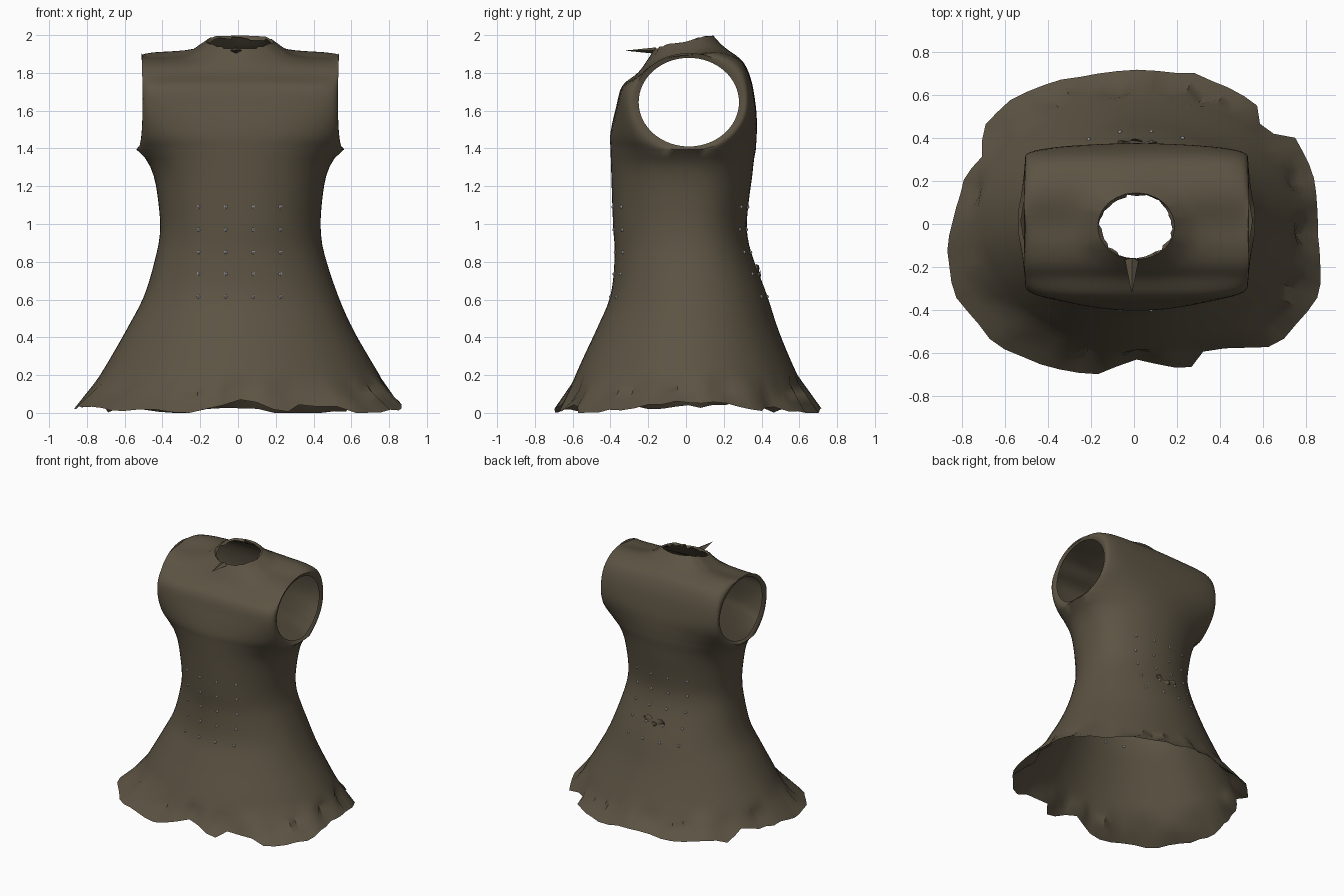
import bpy, bmesh, math, random
from mathutils import Vector, Matrix

if "Cube" in bpy.data.objects:
    bpy.data.objects.remove(bpy.data.objects["Cube"])

random.seed(4)
HALF = 32            # columns across the front, and again across the back
YC, CX = 0.015, 0.012


def material(name, rgb):
    m = bpy.data.materials.new(name)
    m.diffuse_color = (*rgb, 1)
    m.use_nodes = True
    m.node_tree.nodes["Principled BSDF"].inputs["Base Color"].default_value = m.diffuse_color
    return m


cloth = material("brown_cloth", (0.107, 0.087, 0.056))
metal = material("pale_metal", (0.55, 0.55, 0.55))


def finish(name, bm, mat, angle=40):
    me = bpy.data.meshes.new(name)
    bm.to_mesh(me)
    bm.free()
    ob = bpy.data.objects.new(name, me)
    bpy.context.collection.objects.link(ob)
    me.materials.append(mat)
    bpy.ops.object.select_all(action='DESELECT')
    ob.select_set(True)
    bpy.context.view_layer.objects.active = ob
    if angle:
        bpy.ops.object.shade_smooth_by_angle(angle=math.radians(angle))
    return ob


def sample(table, t):
    """Smooth interpolation of rows (key, values...) at ascending key t."""
    n = len(table)
    i = 0
    while i < n - 2 and t > table[i + 1][0]:
        i += 1
    a, b = table[i], table[i + 1]
    p, q = table[max(i - 1, 0)], table[min(i + 2, n - 1)]
    h = b[0] - a[0]
    s = min(max((t - a[0]) / h, 0), 1)
    out = []
    for k in range(1, len(a)):
        m0 = (b[k] - p[k]) / (b[0] - p[0]) * h
        m1 = (q[k] - a[k]) / (q[0] - a[0]) * h
        out.append((2*s**3 - 3*s*s + 1) * a[k] + (s**3 - 2*s*s + s) * m0
                   + (3*s*s - 2*s**3) * b[k] + (s**3 - s*s) * m1)
    return out


# Skirt and waist sections: z, left x, right x, front y, back y, roundness
SECTIONS = [
    (0.20, -.73, .75, -.585, .59, 1.0), (0.30, -.67, .69, -.54, .545, .97),
    (0.45, -.585, .605, -.47, .485, .94), (0.62, -.497, .53, -.40, .43, .92),
    (0.85, -.43, .455, -.377, .345, .9), (0.97, -.412, .438, -.385, .322, .9),
    (1.10, -.42, .443, -.39, .33, .88), (1.25, -.445, .466, -.395, .35, .84),
    (1.34, -.485, .505, -.398, .36, .8), (1.395, -.538, .562, -.40, .37, .78)]
# Chest to back profile at the centre: position along it, y, z
PROFILE = [
    (0, -.40, 1.395), (.1, -.40, 1.48), (.2, -.37, 1.62), (.27, -.335, 1.73),
    (.33, -.25, 1.785), (.38, -.19, 1.835), (.43, -.11, 1.865), (.5, 0, 1.88),
    (.57, .12, 1.91), (.62, .2, 1.905), (.68, .295, 1.86), (.74, .345, 1.76),
    (.8, .37, 1.62), (.9, .375, 1.50), (1, .37, 1.395)]
# Ragged hem outline: x, y, z
HEM = [
    (-.87, -.10, .02), (-.79, .22, .05), (-.69, .33, .06), (-.72, .44, .01),
    (-.57, .58, .02), (-.4, .66, .0), (-.05, .72, .02), (.3, .70, .0),
    (.57, .57, .01), (.59, .43, .03), (.75, .40, .0), (.84, .23, .06),
    (.86, -.05, .06), (.87, -.33, .02), (.67, -.57, .0), (.33, -.58, .05),
    (.26, -.68, .0), (0, -.63, .085), (-.2, -.71, .0), (-.45, -.65, .02),
    (-.65, -.56, .01), (-.84, -.33, .03)]
# Directions, in degrees around the hem, where the cloth is pinched into pleats
PLEATS = (123, 107, 96, 74, 62, 48, 15, 357, 338, 325, 293, 269, 250, 233, 214, 205, 148, 168)


def section_point(z, th):
    xl, xr, yf, yb, e = sample(SECTIONS, z)
    c, s = math.cos(th), math.sin(th)
    depth = (yb if s > 0 else yf) - YC
    return Vector(((xl + xr) / 2 + (xr - xl) / 2 * c, YC + depth * abs(s)**e, z))


def surface_y(x, z, back):
    xl, xr, yf, yb, e = sample(SECTIONS, z)
    c = (x - (xl + xr) / 2) / ((xr - xl) / 2)
    return YC + ((yb if back else yf) - YC) * math.sqrt(1 - c * c)**e


def hem_point(p):
    """Where the direction from the axis to p meets the hem outline."""
    a = math.atan2(p.y, p.x)
    for i, q in enumerate(HEM):
        r = HEM[(i + 1) % len(HEM)]
        a0, a1 = math.atan2(q[1], q[0]), math.atan2(r[1], r[0])
        span = (a0 - a1) % (2 * math.pi)
        off = (a0 - a) % (2 * math.pi)
        if off <= span:
            return Vector(q).lerp(Vector(r), off / span)
    return Vector(HEM[0])


def pleat_depth(p):
    a = math.degrees(math.atan2(p.y, p.x))
    near = min(abs((a - d + 180) % 360 - 180) for d in PLEATS)
    return .075 * max(0, 1 - near / 5.5)


def skin(bm, rows, closed):
    grid = [[bm.verts.new(p) for p in row] for row in rows]
    n = len(rows[0])
    for a, b in zip(grid, grid[1:]):
        for j in range(n if closed else n - 1):
            k = (j + 1) % n
            bm.faces.new((a[j], a[k], b[k], b[j]))


# Skirt and waist, from the ragged hem up to the underarms
bm = bmesh.new()
angles = [math.pi * j / HALF for j in range(2 * HALF)]
levels = [0.2 + 1.195 * i / 26 for i in range(27)]
levels[-1] = 1.395
rows = [[section_point(z, a) for a in angles] for z in levels]
hem = [hem_point(p) for p in rows[0]]
dents = [pleat_depth(p) for p in rows[0]]
for h in hem:
    h.z = max(0, h.z + random.uniform(-.012, .012))
fold_rows = []
for t, amount in ((1, .1), (.75, .8), (.5, 1), (.25, .55)):
    row = []
    for p, h, d in zip(rows[0], hem, dents):
        q = p.lerp(h, t)
        shrink = 1 - d * amount
        row.append(Vector((q.x * shrink, q.y * shrink, q.z)))
    fold_rows.append(row)
skin(bm, fold_rows + rows, True)

# Chest, shoulders and back, wrapped between the two armholes
upper = []
for i in range(65):
    v = i / 64
    y0, z0 = sample(PROFILE, v)
    phi = 2 * math.pi * v
    y1 = YC - .295 * math.sin(phi)
    z1 = 1.65 - .255 * math.cos(phi)
    crest = math.sin(math.pi * v)**4
    w = .508 + .042 * math.exp(-8 * min(v, 1 - v)) + .014 * crest
    row = []
    for j in range(HALF + 1):
        th = math.pi * j / HALF
        k = (1 - abs(math.sin(th))**.78)**(1 + 2 * crest)
        row.append(Vector((CX + w * math.cos(th), y0 + (y1 - y0) * k, z0 + (z1 - z0) * k)))
    # turned-in armhole edges
    lips = [Vector((CX + sx * (w - .012), YC + (y1 - YC) * .9, 1.645 + (z1 - 1.65) * .92))
            for sx in (1, -1)]
    upper.append([lips[0]] + row + [lips[1]])
skin(bm, upper, False)
bmesh.ops.remove_doubles(bm, verts=bm.verts, dist=.0004)


# Neck opening with a raised, ragged edge
def neck_distance(co):
    return math.hypot((co.x - .01) / .178, (co.y + .01) / .155)


top = [v for v in bm.verts if v.co.z > 1.8 and abs(v.co.x) < .45]
bmesh.ops.delete(bm, geom=[v for v in top if neck_distance(v.co) < .95], context='VERTS')
for v in bm.verts:
    if v.co.z > 1.7 and abs(v.co.x) < .45:
        d = neck_distance(v.co)
        if v.is_boundary:
            f = 1 / d
            v.co.x = .01 + (v.co.x - .01) * f
            v.co.y = -.01 + (v.co.y + .01) * f
            d = 1
        v.co.z += .085 * math.exp(-2.6 * max(0, d - 1))
rim = [e for e in bm.edges if e.is_boundary and
       all(v.co.z > 1.8 and abs(v.co.x) < .3 for v in e.verts)]
lip = bmesh.ops.extrude_edge_only(bm, edges=rim)['geom']
for v in lip:
    if isinstance(v, bmesh.types.BMVert):
        f = random.uniform(.9, .98)
        v.co = Vector((.01 + (v.co.x - .01) * f, -.01 + (v.co.y + .01) * f,
                       v.co.z - random.uniform(.005, .025)))
bmesh.ops.recalc_face_normals(bm, faces=bm.faces)
finish("tunic", bm, cloth)

# Loose torn point at the front of the neck
bm = bmesh.new()
place = (Matrix.Translation((-.01, -.24, 1.918)) @ Matrix.Diagonal((1.2, 1, .6, 1))
         @ Matrix.Rotation(math.pi / 2, 4, 'X'))
bmesh.ops.create_cone(bm, cap_ends=True, segments=4, radius1=.028, radius2=.001,
                      depth=.16, matrix=place)
finish("neck_tear", bm, cloth, 0)

# Metal studs in a grid on the front and on the back
bm = bmesh.new()
for back in (False, True):
    for x in (-.21, -.065, .08, .225):
        for z in (.615, .735, .85, .97, 1.09):
            at = Matrix.Translation((x, surface_y(x, z, back), z))
            bmesh.ops.create_uvsphere(bm, u_segments=6, v_segments=4, radius=.01, matrix=at)
finish("studs", bm, metal, 0)

# Crumpled tie at the small of the back
bm = bmesh.new()
for x, z, s in ((-.045, .745, .035), (0.01, .73, .03), (.065, .75, .035)):
    at = Matrix.Translation((x, surface_y(x, z, True), z)) @ Matrix.Diagonal((1.1, .4, .9, 1))
    bmesh.ops.create_icosphere(bm, subdivisions=1, radius=s, matrix=at)
for v in bm.verts:
    v.co += Vector([random.uniform(-.01, .01) for _ in range(3)])
finish("back_tie", bm, cloth, 0)
